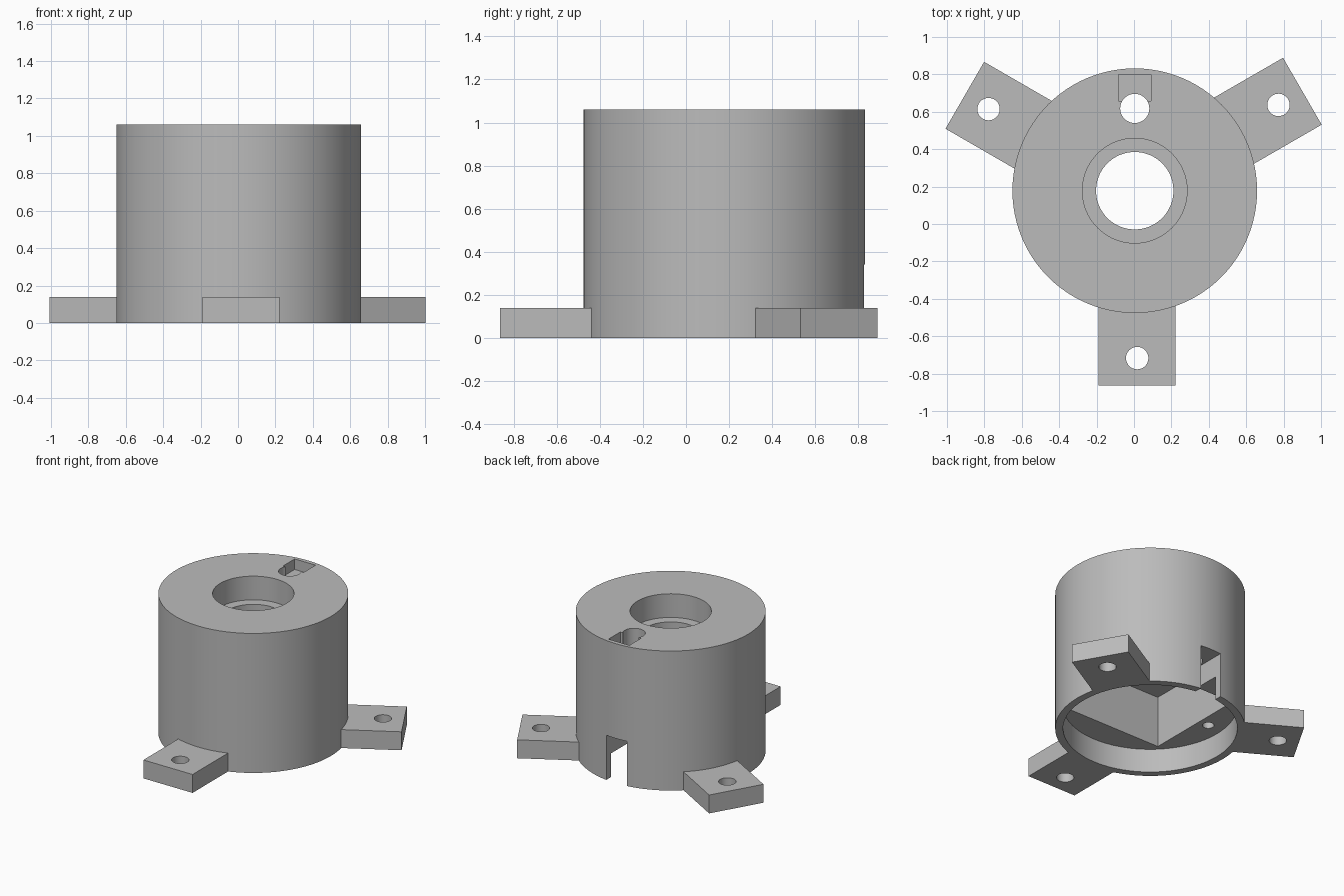
import bpy
import math
from mathutils import Matrix, Vector

cube = bpy.data.objects.get("Cube")
if cube:
    bpy.data.objects.remove(cube, do_unlink=True)

AXIS = Vector((0.004, 0.178, 0))      # vertical axis of the housing
HEIGHT, RADIUS = 1.06, 0.654

grey = bpy.data.materials.new("plain_grey")
grey.use_nodes = True
colour = (0.5, 0.5, 0.5, 1)
grey.diffuse_color = colour
grey.node_tree.nodes["Principled BSDF"].inputs["Base Color"].default_value = colour


def cylinder(name, radius, z0, z1, x=0, y=0, sides=96):
    """Upright cylinder placed relative to the housing axis."""
    bpy.ops.mesh.primitive_cylinder_add(
        vertices=sides, radius=radius, depth=z1 - z0,
        location=AXIS + Vector((x, y, (z0 + z1) / 2)))
    bpy.context.object.name = name
    return bpy.context.object


def box(name, x0, x1, y0, y1, z0, z1):
    """Axis-aligned box placed relative to the housing axis."""
    middle = Vector((x0 + x1, y0 + y1, z0 + z1)) / 2
    bpy.ops.mesh.primitive_cube_add(size=1, location=AXIS + middle)
    ob = bpy.context.object
    ob.name = name
    ob.scale = (x1 - x0, y1 - y0, z1 - z0)
    bpy.ops.object.transform_apply(location=False, rotation=False, scale=True)
    return ob


def cut(ob, cutters):
    """Subtract every cutter from the object, then discard the cutters."""
    for cutter in cutters:
        cutter.hide_render = True
        mod = ob.modifiers.new("cut", "BOOLEAN")
        mod.operation = "DIFFERENCE"
        mod.solver = "EXACT"
        mod.object = cutter
    bpy.context.view_layer.update()
    graph = bpy.context.evaluated_depsgraph_get()
    mesh = bpy.data.meshes.new_from_object(ob.evaluated_get(graph))
    ob.modifiers.clear()
    ob.data = mesh
    for cutter in cutters:
        bpy.data.objects.remove(cutter, do_unlink=True)


def finish(ob):
    ob.data.materials.clear()
    ob.data.materials.append(grey)
    bpy.ops.object.select_all(action="DESELECT")
    ob.select_set(True)
    bpy.context.view_layer.objects.active = ob
    bpy.ops.object.shade_smooth_by_angle(angle=math.radians(30))


# Housing with stepped bore, round base recess, square pocket and cable passage
housing = cylinder("housing", RADIUS, 0, HEIGHT)
cutters = [
    cylinder("base_recess", 0.6, -0.1, 0.18),
    box("square_pocket", -0.4, 0.4, -0.395, 0.4, 0.1, 0.57),
    cylinder("upper_bore", 0.28, 0.88, 1.2),
    cylinder("shaft_bore", 0.207, 0.5, 1.0),
    box("cable_notch", -0.088, 0.088, 0.38, 0.8, -0.1, 0.34),
    cylinder("cable_hole", 0.078, 0.25, 1.2, 0, 0.44, 40),
    box("cable_recess", -0.088, 0.088, 0.48, 0.622, 0.98, 1.2),
]
for side in (-1, 1):
    cutters.append(cylinder("screw_hole", 0.04, 0.1, 0.35, side * 0.48, 0.05, 24))
cut(housing, cutters)
finish(housing)

# Three mounting feet spaced evenly round the base
for name, angle in (("front", 0), ("left", 120), ("right", -120)):
    foot = box(name + "_mounting_foot", -0.194, 0.219, -1.042, -0.605, 0, 0.14)
    cut(foot, [cylinder("foot_hole", 0.06, -0.1, 0.3, 0.013, -0.895, 32)])
    foot.matrix_world = (Matrix.Translation(AXIS)
                         @ Matrix.Rotation(math.radians(angle), 4, "Z")
                         @ Matrix.Translation(-AXIS) @ foot.matrix_world)
    finish(foot)
